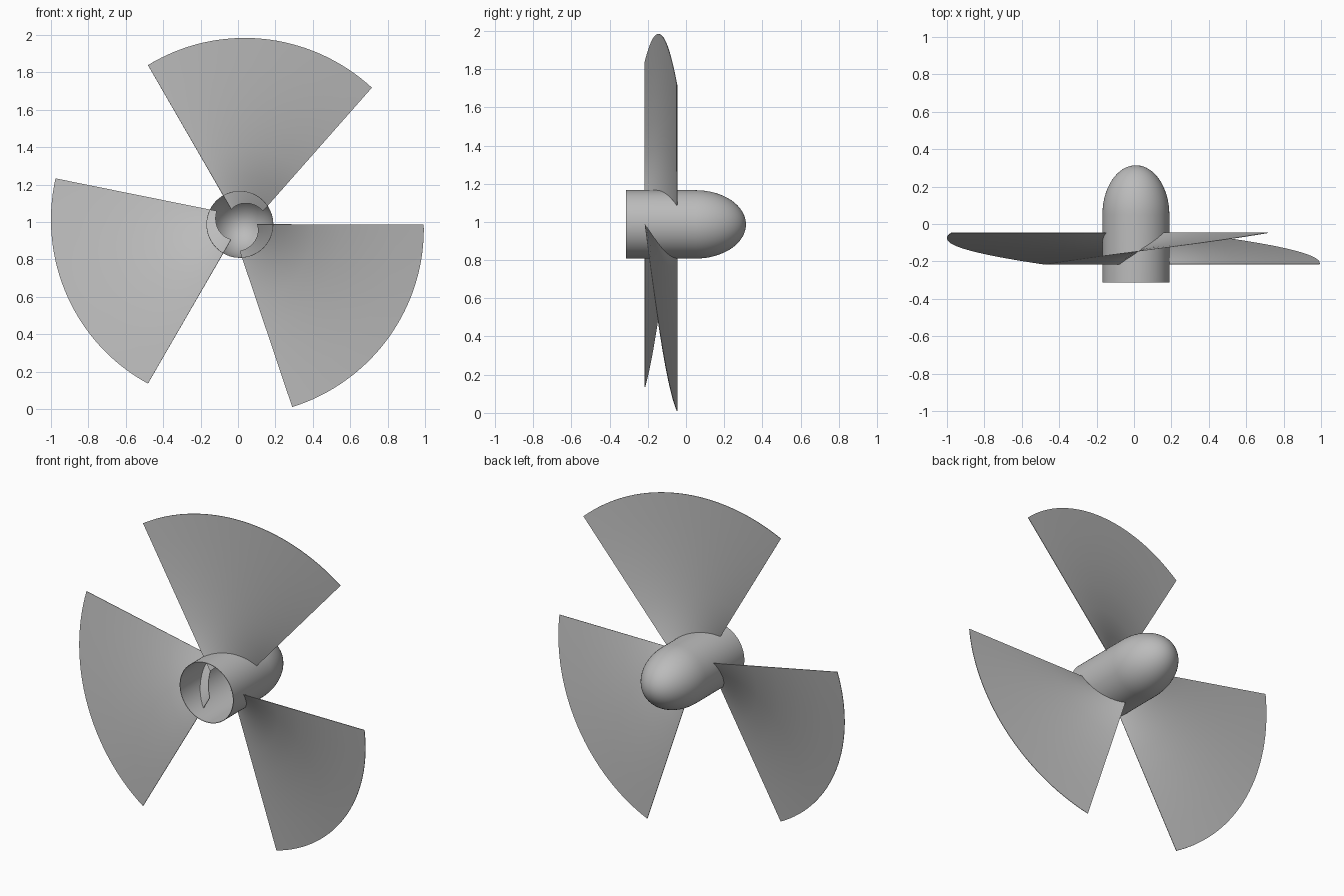
import bpy
import bmesh
from math import sin, cos, radians, pi
from mathutils import Matrix, Vector

if "Cube" in bpy.data.objects:
    bpy.data.objects.remove(bpy.data.objects["Cube"], do_unlink=True)

CENTRE = Vector((0.01, 0, 0.987))
RADIUS = 0.179
SHELL = 0.003

metal = bpy.data.materials.new("grey metal")
metal.use_nodes = True
GREY = (0.5, 0.5, 0.5, 1)
metal.diffuse_color = GREY
metal.node_tree.nodes["Principled BSDF"].inputs["Base Color"].default_value = GREY


def finish(name, bm, offset):
    """Turn a sheet into a thin, smooth shell object."""
    mesh = bpy.data.meshes.new(name)
    bm.to_mesh(mesh)
    bm.free()
    mesh.materials.append(metal)
    obj = bpy.data.objects.new(name, mesh)
    obj.location = CENTRE
    bpy.context.collection.objects.link(obj)
    solid = obj.modifiers.new("thickness", "SOLIDIFY")
    solid.thickness, solid.offset = SHELL, offset
    bpy.ops.object.select_all(action="DESELECT")
    obj.select_set(True)
    bpy.context.view_layer.objects.active = obj
    bpy.ops.object.modifier_apply(modifier=solid.name)
    bpy.ops.object.shade_smooth_by_angle(angle=radians(35))
    return obj


def mix(a, b, t):
    return a + (b - a) * t


# Hub: hollow tube open at the front, closed by an elliptical dome behind
bm = bmesh.new()
dome_start, dome_length, steps = 0.05, 0.264, 16
profile = [(RADIUS, -0.314)]
for i in range(steps + 1):
    a = pi / 2 * i / steps
    profile.append((RADIUS * cos(a), dome_start + dome_length * sin(a)))
verts = [bm.verts.new((r, y, 0)) for r, y in profile]
edges = [bm.edges.new(pair) for pair in zip(verts, verts[1:])]
bmesh.ops.spin(bm, geom=verts + edges, cent=(0, 0, 0), axis=(0, 1, 0),
               angle=2 * pi, steps=64)
bmesh.ops.remove_doubles(bm, verts=bm.verts, dist=0.0001)
bmesh.ops.recalc_face_normals(bm, faces=bm.faces)
finish("hub", bm, -1)


# Blades: twisted ruled fans, whose roots reach inside the hub
def make_blade(name, turn):
    bm = bmesh.new()
    rows, columns = 32, 6
    grid = []
    for i in range(rows + 1):
        t = i / rows
        root_a, tip_a = radians(mix(120, 30, t)), radians(mix(120, 46, t))
        root_r, tip_r = mix(0.092, 0.142, t), mix(0.983, 1.016, t)
        y = mix(-0.215, -0.047, t)
        root = Vector((root_r * cos(root_a), y, root_r * sin(root_a)))
        tip = Vector((tip_r * cos(tip_a), y, tip_r * sin(tip_a)))
        grid.append([bm.verts.new(root.lerp(tip, j / columns))
                     for j in range(columns + 1)])
    for a, b in zip(grid, grid[1:]):
        for j in range(columns):
            bm.faces.new((a[j], a[j + 1], b[j + 1], b[j]))
    bmesh.ops.rotate(bm, verts=bm.verts, cent=(0, 0, 0),
                     matrix=Matrix.Rotation(turn, 3, "Y"))
    finish(name, bm, 0)


for k, name in enumerate(("top_blade", "left_blade", "right_blade")):
    make_blade(name, k * 2 * pi / 3)
